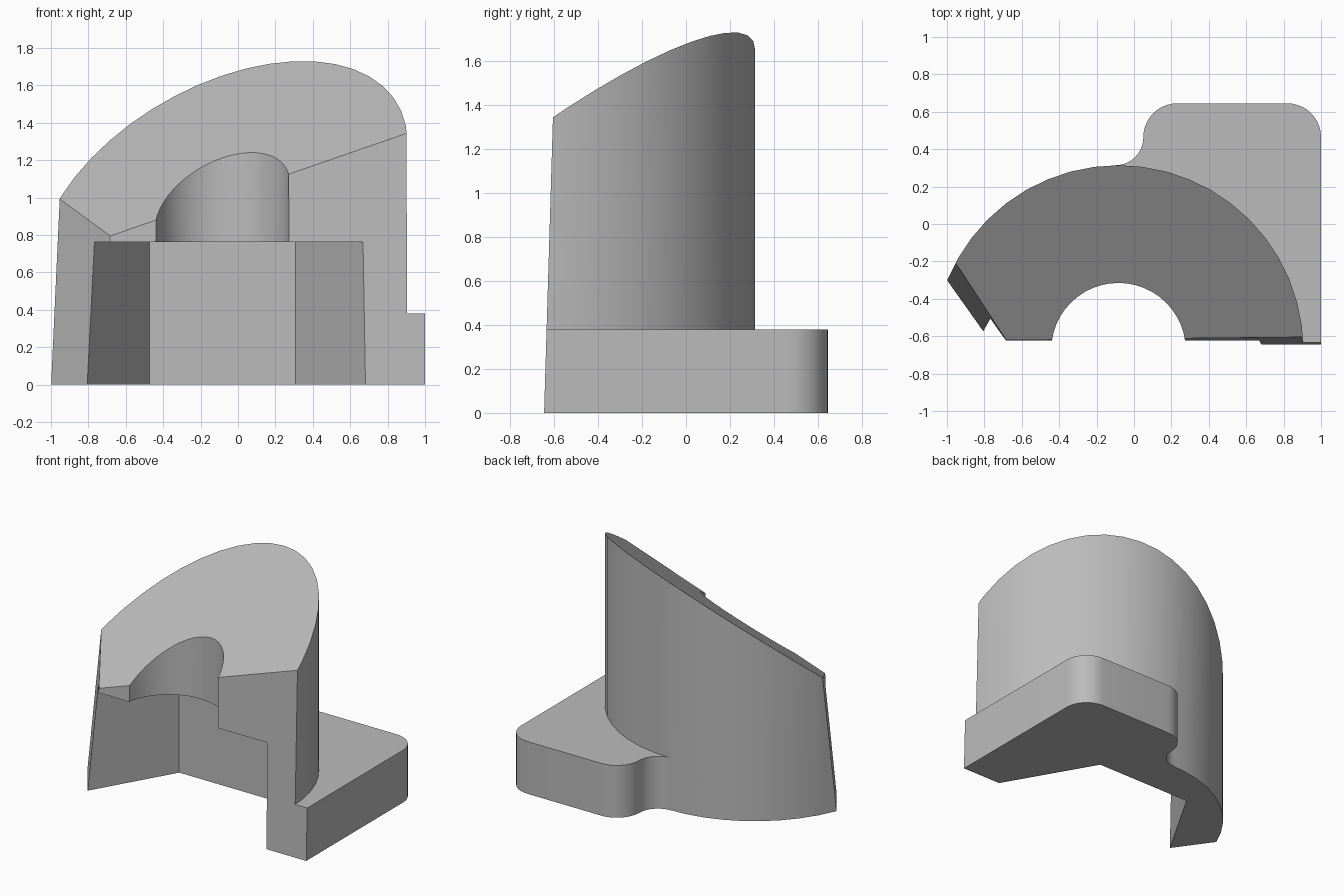
import bpy, bmesh, math
from mathutils import Vector

if "Cube" in bpy.data.objects:
    bpy.data.objects.remove(bpy.data.objects["Cube"])

CX, CY = -0.083, -0.675          # shared axis of shell, bore and hexagonal pocket
R_OUT, R_BORE, R_HEX = 0.989, 0.36, 0.782

grey = bpy.data.materials.new("plain grey")
grey.diffuse_color = (0.5, 0.5, 0.5, 1)
grey.use_nodes = True
grey.node_tree.nodes["Principled BSDF"].inputs["Base Color"].default_value = grey.diffuse_color


def arc(cx, cy, r, a0, a1, n):
    """Points on an arc, angles in degrees, both ends included."""
    angles = [math.radians(a0 + (a1 - a0) * i / n) for i in range(n + 1)]
    return [(cx + r * math.cos(a), cy + r * math.sin(a)) for a in angles]


def prism(name, outline, z0, z1):
    """Upright solid from a flat outline."""
    bm = bmesh.new()
    face = bm.faces.new([bm.verts.new((x, y, z0)) for x, y in outline])
    ext = bmesh.ops.extrude_face_region(bm, geom=[face])
    top = [v for v in ext["geom"] if isinstance(v, bmesh.types.BMVert)]
    bmesh.ops.translate(bm, verts=top, vec=(0, 0, z1 - z0))
    bmesh.ops.recalc_face_normals(bm, faces=bm.faces)
    return add_object(name, bm)


def half_space(name, point, normal):
    """Large block filling the side of a plane that the normal points to."""
    bm = bmesh.new()
    bmesh.ops.create_cube(bm, size=8)
    bmesh.ops.translate(bm, verts=bm.verts, vec=(0, 0, 4))
    ob = add_object(name, bm)
    turn = Vector(normal).to_track_quat("Z", "Y").to_matrix().to_4x4()
    ob.data.transform(turn)
    ob.location = point
    return ob


def add_object(name, bm):
    me = bpy.data.meshes.new(name)
    bm.to_mesh(me)
    bm.free()
    ob = bpy.data.objects.new(name, me)
    bpy.context.collection.objects.link(ob)
    me.materials.append(grey)
    return ob


def combine(body, tool, operation):
    bpy.context.view_layer.objects.active = body
    mod = body.modifiers.new(operation.lower(), "BOOLEAN")
    mod.operation, mod.solver, mod.object = operation, "EXACT", tool
    tool.hide_render = True
    bpy.context.view_layer.update()
    bpy.ops.object.modifier_apply(modifier=mod.name)
    bpy.data.objects.remove(tool)


# Round outer shell, sliced by the sloping top plane
body = prism("bracket_body", arc(CX, CY, R_OUT, 0, 352.5, 47), 0, 2.2)
SX, SY = 0.339, 0.70
combine(body, half_space("slope_cutter", (-0.69, -0.61, 0.80), (-SX, -SY, 1)), "DIFFERENCE")

# Mounting foot: rounded corners and a concave fillet running into the shell
fillet = 0.15
fx = 0.05 - fillet
fy = CY + math.sqrt((R_OUT + fillet) ** 2 - (fx - CX) ** 2)
outline = [(CX, -0.9), (1, -0.9)]
outline += arc(0.82, 0.465, 0.18, 0, 90, 10)
outline += arc(0.23, 0.465, 0.18, 90, 180, 10)
outline += arc(fx, fy, fillet, 0, -90, 10)
outline += [(CX - 0.02, 0.2)]
combine(body, prism("foot", outline, 0, 0.38), "UNION")

# Hexagonal pocket from below, round bore above it
combine(body, prism("hex_cutter", arc(CX, CY, R_HEX, 0, 300, 5), -0.5, 0.762), "DIFFERENCE")
combine(body, prism("bore_cutter", arc(CX, CY, R_BORE, 0, 352.5, 47), 0.5, 2.5), "DIFFERENCE")

# Slightly leaning front face and angled left face
combine(body, half_space("front_cutter", (0, -0.645, 0), (0, -1, 0.03)), "DIFFERENCE")
combine(body, half_space("left_cutter", (-1, -0.3, 0), (-0.275, -0.195, 0.031)), "DIFFERENCE")

# Smooth curved walls, crisp corners
bpy.ops.object.select_all(action="DESELECT")
body.select_set(True)
bpy.context.view_layer.objects.active = body
bpy.ops.object.shade_smooth_by_angle(angle=math.radians(25))
